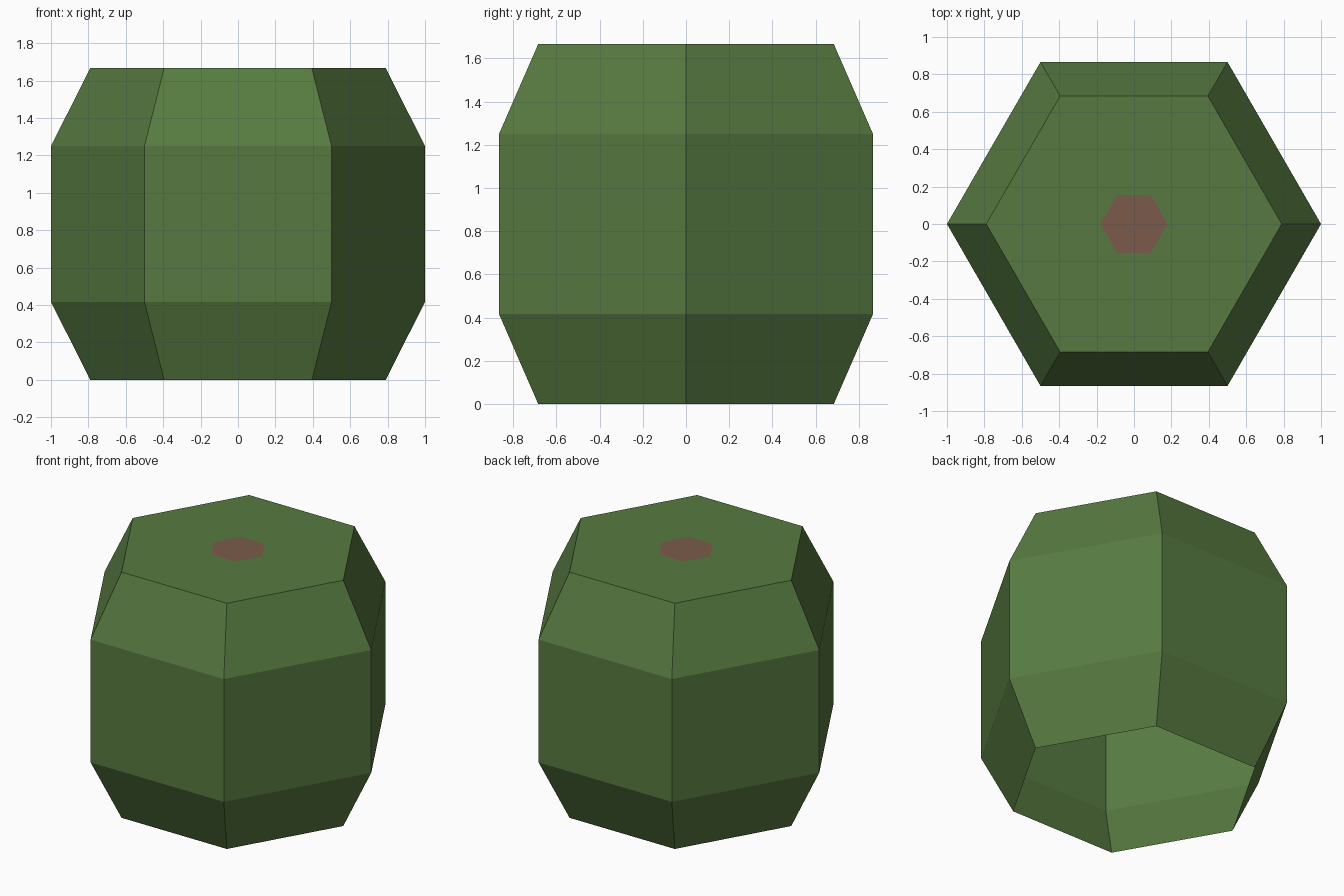
import bpy
import bmesh
import math

SIDES = 6

default_cube = bpy.data.objects.get("Cube")
if default_cube:
    bpy.data.objects.remove(default_cube, do_unlink=True)


def make_material(name, rgb):
    mat = bpy.data.materials.new(name)
    mat.use_nodes = True
    colour = (*rgb, 1.0)
    mat.diffuse_color = colour
    mat.node_tree.nodes["Principled BSDF"].inputs["Base Color"].default_value = colour
    return mat


def add_ring(bm, radius, z):
    angles = [math.tau * i / SIDES for i in range(SIDES)]
    return [bm.verts.new((radius * math.cos(a), radius * math.sin(a), z)) for a in angles]


# Hexagonal shell, open underneath: (radius, height) from the base up
profile = [(0.79, 0.0), (1.0, 0.417), (1.0, 1.25), (0.79, 1.667)]
bm = bmesh.new()
rings = [add_ring(bm, r, z) for r, z in profile]
core_ring = add_ring(bm, 0.18, profile[-1][1])  # outline of the core in the top
rings.append(core_ring)

for low, high in zip(rings, rings[1:]):
    for i in range(SIDES):
        j = (i + 1) % SIDES
        bm.faces.new((low[i], low[j], high[j], high[i]))

# Brown core, flush with the top
core = bm.faces.new(core_ring)
core.material_index = 1

mesh = bpy.data.meshes.new("barrel_body")
bm.to_mesh(mesh)
bm.free()
mesh.materials.append(make_material("leaf green", (0.095, 0.195, 0.052)))
mesh.materials.append(make_material("reddish brown", (0.195, 0.105, 0.068)))
body = bpy.data.objects.new("barrel_body", mesh)
bpy.context.collection.objects.link(body)
